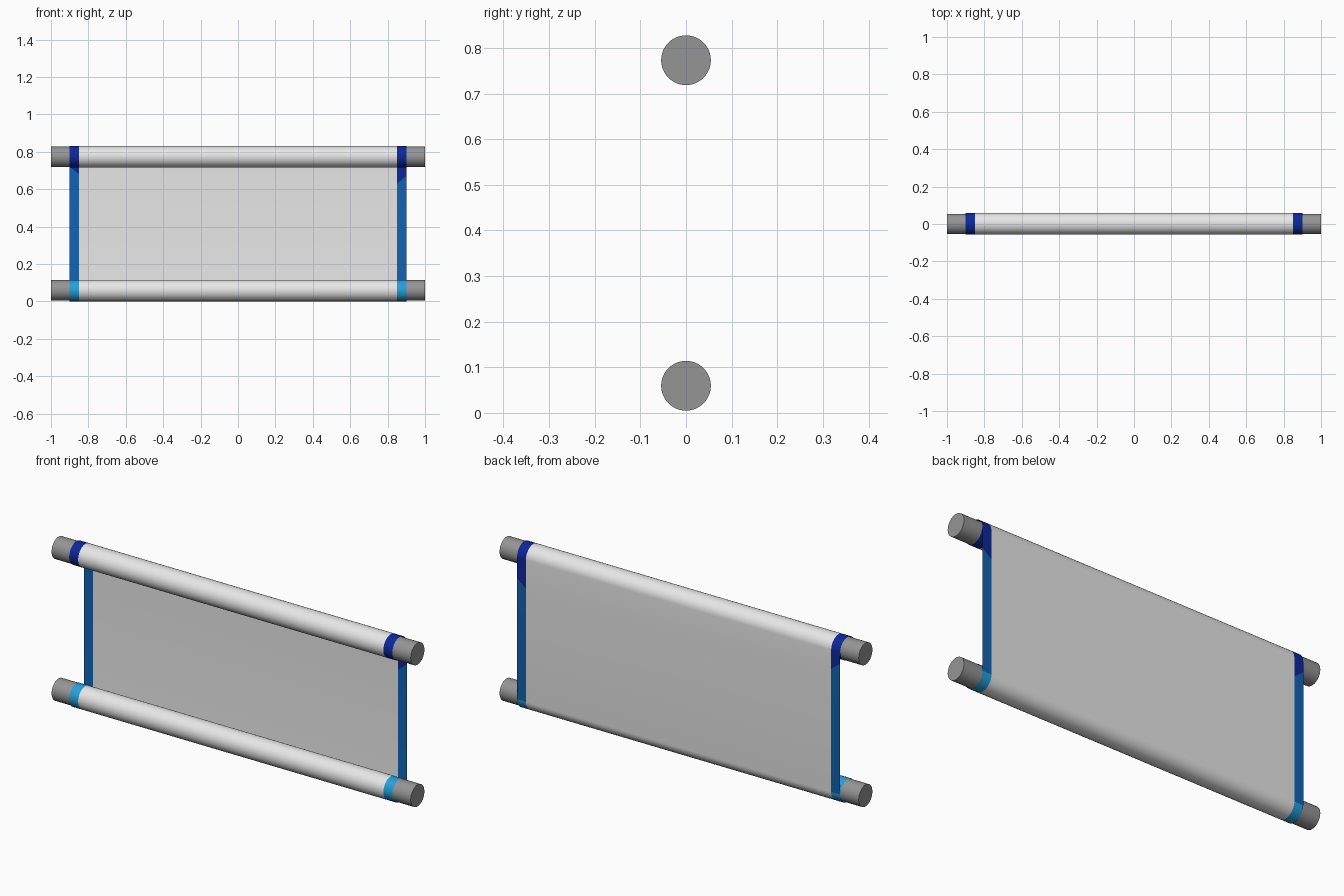
import bpy, bmesh, math

if "Cube" in bpy.data.objects:
    bpy.data.objects.remove(bpy.data.objects["Cube"])

def material(name, rgb):
    m = bpy.data.materials.new(name)
    m.diffuse_color = (*rgb, 1)
    m.use_nodes = True
    m.node_tree.nodes["Principled BSDF"].inputs["Base Color"].default_value = m.diffuse_color
    return m

PAPER = material("paper white", (0.8, 0.8, 0.8))
GREY = material("rod grey", (0.30, 0.30, 0.30))
NAVY = material("navy border", (0.004, 0.02, 0.32))
BLUE = material("mid blue border", (0.006, 0.125, 0.44))
SKY = material("light blue border", (0.02, 0.35, 0.72))

TOP_Z, LOW_Z = 0.773, 0.0595
ROD_R, OUTER_R, INNER_R = 0.0545, 0.0597, 0.0552
STEPS = 48

# Two rods
for name, z in (("upper_rod", TOP_Z), ("lower_rod", LOW_Z)):
    bpy.ops.mesh.primitive_cylinder_add(vertices=48, radius=ROD_R, depth=2,
                                        location=(0, 0, z),
                                        rotation=(0, math.pi / 2, 0))
    rod = bpy.context.object
    rod.name = name
    rod.data.materials.append(GREY)
    bpy.ops.object.shade_smooth_by_angle(angle=math.radians(35))


# Sheet profile: a spiral on each rod joined by a flat panel at the back
def spiral(z, sign):
    pts = []
    for i in range(STEPS + 1):
        t = i / STEPS
        r = OUTER_R + (INNER_R - OUTER_R) * t
        a = sign * math.tau * t
        pts.append((r * math.cos(a), z + r * math.sin(a)))
    return pts

columns = (-0.9, -0.85, 0.85, 0.9)
slant = (0.72, 0.68, 0.63, 0.67)     # slanted end of the navy border
upper = spiral(TOP_Z, 1)[::-1]
lower = spiral(LOW_Z, -1)

bm = bmesh.new()
rows = [[bm.verts.new((x, y, z)) for x in columns] for y, z in upper]
rows.append([bm.verts.new((x, OUTER_R, z)) for x, z in zip(columns, slant)])
rows += [[bm.verts.new((x, y, z)) for x in columns] for y, z in lower]
for i in range(len(rows) - 1):
    for c in range(3):
        f = bm.faces.new((rows[i][c], rows[i + 1][c],
                          rows[i + 1][c + 1], rows[i][c + 1]))
        f.normal_flip()
        f.smooth = True
        if c == 1:
            f.material_index = 0
        elif i <= STEPS:
            f.material_index = 1     # upper roll
        elif i == STEPS + 1:
            f.material_index = 2     # flat panel
        else:
            f.material_index = 3     # lower roll
bm.normal_update()
# Outside of the sheet faces the back
panel = min(bm.faces, key=lambda f: (f.calc_center_median().z - 0.4) ** 2)
if panel.normal.y < 0:
    bmesh.ops.reverse_faces(bm, faces=bm.faces[:])
me = bpy.data.meshes.new("scroll_sheet")
bm.to_mesh(me)
bm.free()
for m in (PAPER, NAVY, BLUE, SKY):
    me.materials.append(m)
sheet = bpy.data.objects.new("scroll_sheet", me)
bpy.context.collection.objects.link(sheet)
